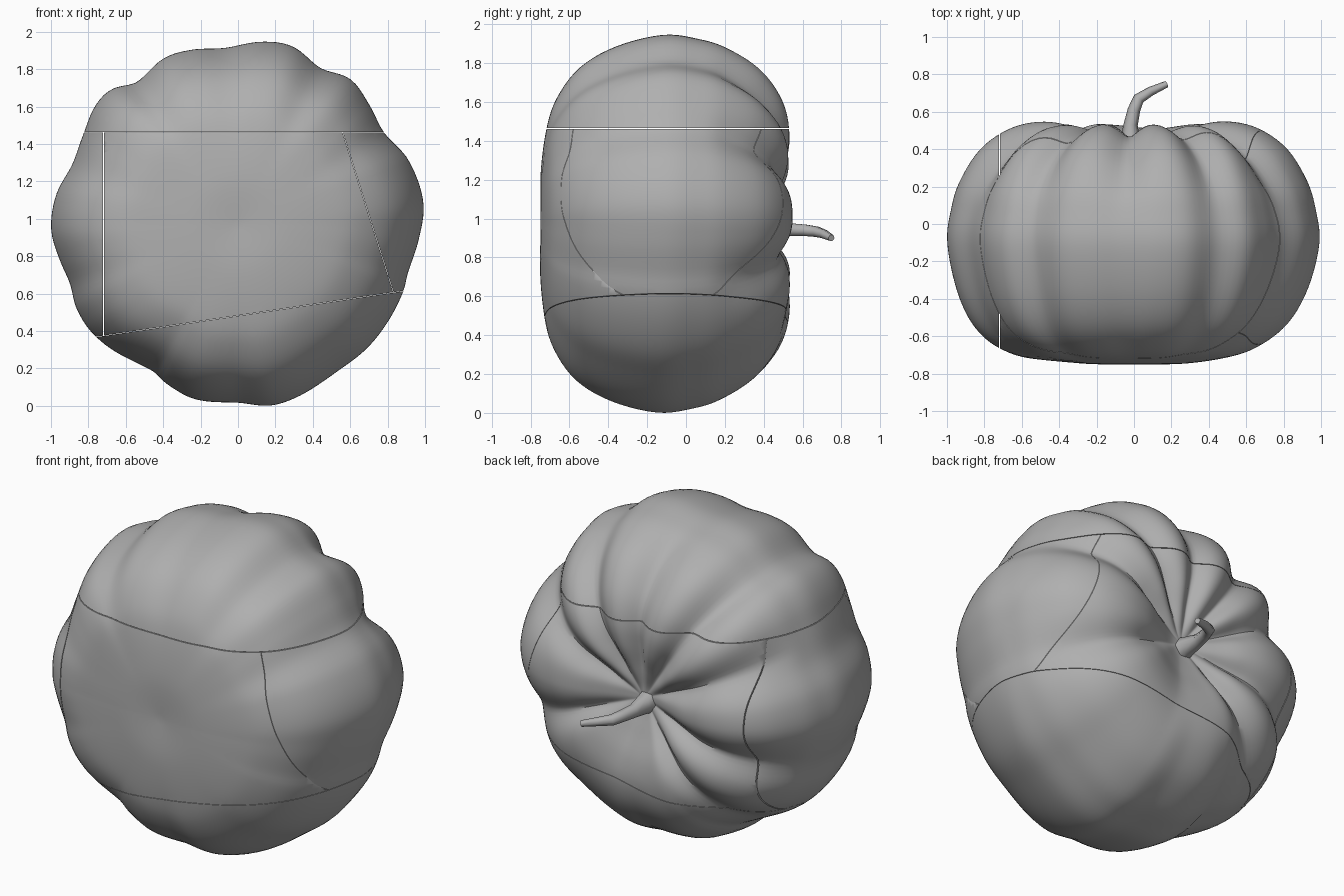
import bpy, bmesh, math
from mathutils import Vector

if "Cube" in bpy.data.objects:
    bpy.data.objects.remove(bpy.data.objects["Cube"])

CZ = 0.97  # height of the pumpkin's axis (runs along y)
# front outline (x, z)
OUTLINE = [(0.99, 1.08), (0.906, 1.32), (0.78, 1.46), (0.70, 1.61), (0.6, 1.745), (0.44, 1.805),
           (0.29, 1.92), (0.14, 1.945), (-0.07, 1.912), (-0.26, 1.90), (-0.393, 1.858), (-0.54, 1.73),
           (-0.676, 1.69), (-0.757, 1.61), (-0.826, 1.45), (-0.885, 1.29), (-0.97, 1.13), (-0.997, 0.94),
           (-0.944, 0.76), (-0.896, 0.65), (-0.86, 0.516), (-0.757, 0.37), (-0.47, 0.195), (-0.39, 0.125),
           (-0.24, 0.04), (0, 0.018), (0.195, 0.006), (0.515, 0.174), (0.69, 0.31), (0.78, 0.42),
           (0.885, 0.62), (0.91, 0.72), (0.965, 0.89)]
# side profile (fraction of the outline radius, y), blossom end to stem dimple
PROFILE = [(0, -0.74), (0.25, -0.748), (0.5, -0.715), (0.67, -0.655), (0.83, -0.53), (0.94, -0.34),
           (1, -0.1), (0.98, 0.08), (0.935, 0.23), (0.83, 0.40), (0.68, 0.51), (0.52, 0.55),
           (0.36, 0.53), (0.2, 0.46), (0.08, 0.41), (0, 0.40)]
# rear grooves: angle, half width, depth
GROOVES = [(-20, 10, 0.07), (32, 10, 0.09), (62, 9, 0.08), (93, 9, 0.08), (125, 9, 0.08),
           (154, 9, 0.08), (196, 9, 0.08), (228, 8, 0.07), (285, 25, 0.03)]
SEG, SUB = 180, 5


def catmull(p0, p1, p2, p3, t):
    return 0.5 * (2 * p1 + (p2 - p0) * t + (2 * p0 - 5 * p1 + 4 * p2 - p3) * t * t
                  + (3 * p1 - p0 - 3 * p2 + p3) * t ** 3)


polar = sorted((math.atan2(z - CZ, x) % math.tau, math.hypot(x, z - CZ)) for x, z in OUTLINE)


def radius(a):
    n = len(polar)
    i = max([k for k in range(n) if polar[k][0] <= a], default=n - 1)
    a0, a1 = polar[i][0], polar[(i + 1) % n][0]
    t = ((a - a0) % math.tau) / ((a1 - a0) % math.tau)
    return catmull(*[polar[(i + k) % n][1] for k in (-1, 0, 1, 2)], t)


def groove(a):
    total = 0
    for g, w, depth in GROOVES:
        d = (math.degrees(a) - g + 180) % 360 - 180
        total += depth * math.exp(-(abs(d) / w) ** 1.6)
    return total


def smooth(e0, e1, x):
    t = min(1, max(0, (x - e0) / (e1 - e0)))
    return t * t * (3 - 2 * t)


# whole pumpkin body
pts = [Vector(p) for p in PROFILE]
fine = []
for i in range(len(pts) - 1):
    p0, p3 = pts[max(i - 1, 0)], pts[min(i + 2, len(pts) - 1)]
    fine += [(catmull(p0, pts[i], pts[i + 1], p3, k / SUB)) for k in range(SUB)]
body = bmesh.new()
rings = []
for s, y in fine[1:]:
    rear = smooth(0.0, 0.5, y) * smooth(0.02, 0.4, s)
    lumps = smooth(0.1, 0.8, s)
    ring = []
    for k in range(SEG):
        a = math.tau * k / SEG
        c, sn = math.cos(a), math.sin(a)
        g = groove(a) * rear
        r = s * (0.96 + (radius(a) - 0.96) * lumps) * (1 - 0.3 * g)
        lean = s * s * (0.05 * max(0, -sn) + 0.02 * max(0, sn))
        if y < 0:
            lean += 0.06 * s * max(0, -c) * smooth(0, 0.5, -y) * smooth(0.3, 0.8, s)
        ring.append(body.verts.new((r * c, y - g - lean, CZ + r * sn)))
    rings.append(ring)
for r0, r1 in zip(rings, rings[1:]):
    for k in range(SEG):
        j = (k + 1) % SEG
        body.faces.new((r0[k], r0[j], r1[j], r1[k]))
for ring, y in ((rings[0], PROFILE[0][1]), (rings[-1], PROFILE[-1][1])):
    tip = body.verts.new((0, y, CZ))
    for k in range(SEG):
        body.faces.new((ring[k], ring[(k + 1) % SEG], tip))
bmesh.ops.recalc_face_normals(body, faces=body.faces)
whole = bpy.data.meshes.new("whole")
body.to_mesh(whole)
body.free()

grey = bpy.data.materials.new("dark_grey")
grey.diffuse_color = (0.43, 0.43, 0.43, 1)
grey.use_nodes = True
grey.node_tree.nodes["Principled BSDF"].inputs["Base Color"].default_value = grey.diffuse_color


# cut planes seen from the front: point, normal and half the gap
def line(x0, z0, x1, z1, gap):
    return Vector((x0, 0, z0)), Vector((z0 - z1, 0, x1 - x0)).normalized(), gap


TOP = line(-0.8, 1.463, 0.8, 1.463, 0.002)
BOTTOM = line(-0.76, 0.368, 0.89, 0.615, 0.0012)
LEFT = line(-0.72, 0.3, -0.72, 1.5, 0.0025)       # normal to -x
RIGHT = line(0.56, 1.46, 0.83, 0.61, 0.0012)      # normal to +x


def piece(name, cuts):
    bm = bmesh.new()
    bm.from_mesh(whole)
    for (co, no, gap), side in cuts:
        n = no * side  # keep the side n points to
        res = bmesh.ops.bisect_plane(bm, geom=bm.verts[:] + bm.edges[:] + bm.faces[:], dist=1e-5,
                                     plane_co=co + n * gap, plane_no=n, clear_inner=True)
        edges = [e for e in res["geom_cut"] if isinstance(e, bmesh.types.BMEdge) and e.is_boundary]
        bmesh.ops.holes_fill(bm, edges=edges, sides=0)
    bmesh.ops.recalc_face_normals(bm, faces=bm.faces)
    bmesh.ops.triangulate(bm, faces=[f for f in bm.faces if len(f.verts) > 4])
    me = bpy.data.meshes.new(name)
    bm.to_mesh(me)
    bm.free()
    me.materials.append(grey)
    ob = bpy.data.objects.new(name, me)
    bpy.context.collection.objects.link(ob)
    bpy.ops.object.select_all(action='DESELECT')
    ob.select_set(True)
    bpy.context.view_layer.objects.active = ob
    bpy.ops.object.shade_smooth_by_angle(angle=math.radians(40))


# five solid chunks
middle = [(TOP, -1), (BOTTOM, 1)]
piece("top_chunk", [(TOP, 1)])
piece("bottom_chunk", [(BOTTOM, -1)])
piece("left_chunk", middle + [(LEFT, 1)])
piece("right_chunk", middle + [(RIGHT, 1)])
piece("centre_chunk", middle + [(LEFT, -1), (RIGHT, -1)])
bpy.data.meshes.remove(whole)

# bent stem
STEM = [(-0.02, 0.36, 0.95, 0.075), (-0.02, 0.44, 0.948, 0.055), (-0.018, 0.53, 0.943, 0.038), (0, 0.61, 0.94, 0.034),
        (0.025, 0.67, 0.932, 0.031), (0.09, 0.71, 0.92, 0.025), (0.175, 0.748, 0.9, 0.018)]
cu = bpy.data.curves.new("stem", 'CURVE')
cu.dimensions = '3D'
cu.bevel_depth = 1
cu.bevel_resolution = 1
cu.use_fill_caps = True
cu.materials.append(grey)
sp = cu.splines.new('POLY')
sp.points.add(len(STEM) - 1)
for p, (x, y, z, r) in zip(sp.points, STEM):
    p.co, p.radius = (x, y, z, 1), r
sp.use_smooth = True
bpy.context.collection.objects.link(bpy.data.objects.new("stem", cu))
